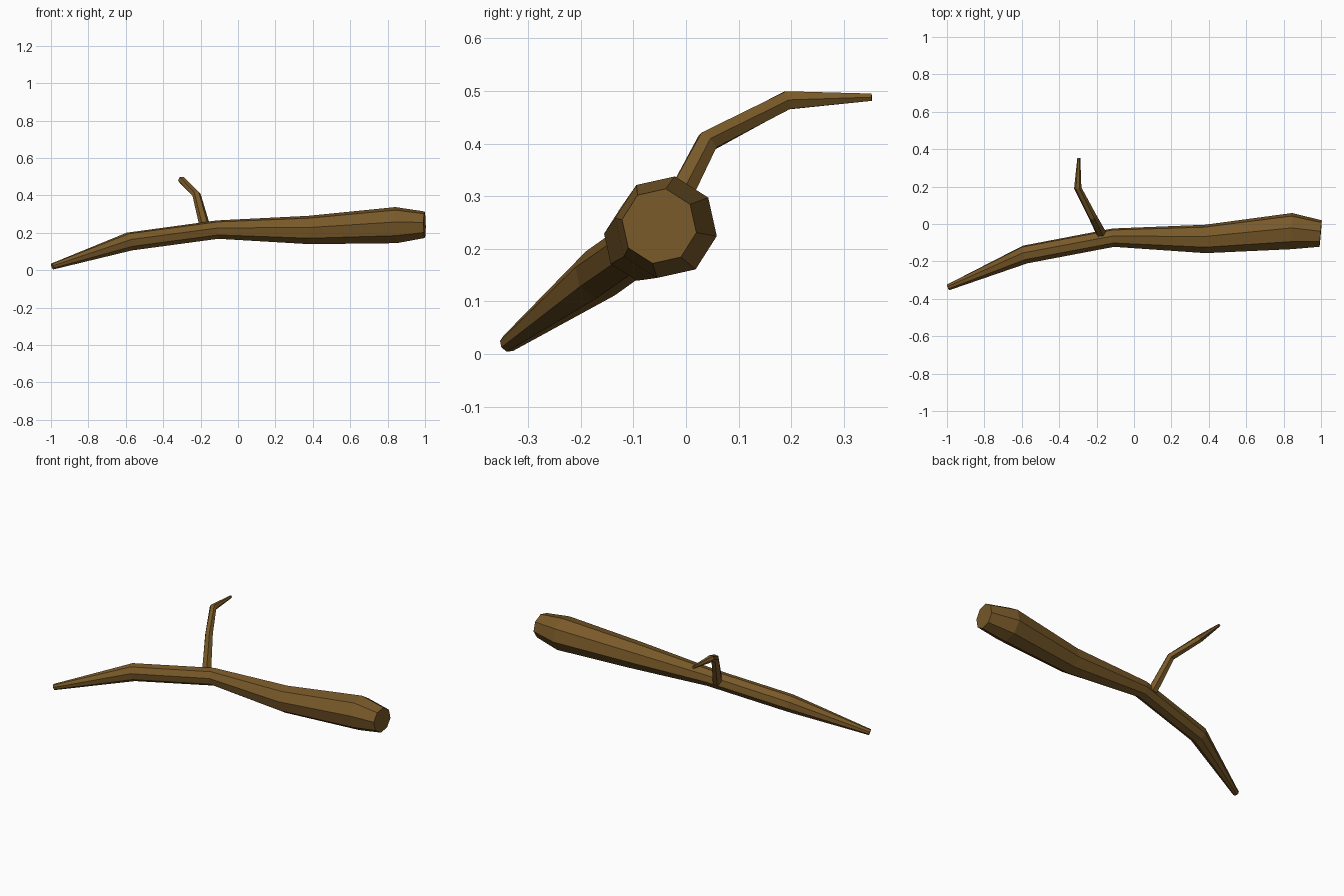
import bpy, bmesh, math
from mathutils import Vector

if "Cube" in bpy.data.objects:
    bpy.data.objects.remove(bpy.data.objects["Cube"])

bark = bpy.data.materials.new("bark")
bark.diffuse_color = (0.19, 0.10, 0.022, 1)
bark.use_nodes = True
bark.node_tree.nodes["Principled BSDF"].inputs["Base Color"].default_value = bark.diffuse_color


def limb(name, path, sides, ref, start):
    """Loft flat-faced rings (x, y, z, radius) along a bent path, capped at both ends."""
    pts = [Vector(p[:3]) for p in path]
    bm = bmesh.new()
    rings = []
    for i, p in enumerate(pts):
        t = Vector((0, 0, 0))
        if i > 0:
            t += (p - pts[i - 1]).normalized()
        if i < len(pts) - 1:
            t += (pts[i + 1] - p).normalized()
        t.normalize()
        u = (Vector(ref) - t * t.dot(Vector(ref))).normalized()
        v = t.cross(u)
        ring = []
        for k in range(sides):
            a = math.radians(start) + math.tau * k / sides
            ring.append(bm.verts.new(p + path[i][3] * (u * math.cos(a) + v * math.sin(a))))
        rings.append(ring)
    for a, b in zip(rings, rings[1:]):
        for k in range(sides):
            n = (k + 1) % sides
            bm.faces.new((a[k], a[n], b[n], b[k]))
    bm.faces.new(rings[0][::-1])
    bm.faces.new(rings[-1])
    bmesh.ops.recalc_face_normals(bm, faces=bm.faces)
    mesh = bpy.data.meshes.new(name)
    bm.to_mesh(mesh)
    bm.free()
    mesh.materials.append(bark)
    obj = bpy.data.objects.new(name, mesh)
    bpy.context.collection.objects.link(obj)
    return obj


# Main branch, from thin tip to thick cut end
limb("main_branch", [
    (-0.992, -0.338, 0.020, 0.017),
    (-0.582, -0.163, 0.153, 0.050),
    (-0.110, -0.073, 0.217, 0.050),
    (0.380, -0.080, 0.215, 0.077),
    (0.845, -0.038, 0.241, 0.098),
    (0.998, -0.051, 0.243, 0.072),
], 8, (0, 1, 0), -10)

# Side twig, rooted inside the main branch
limb("side_twig", [
    (-0.172, -0.055, 0.215, 0.029),
    (-0.222, 0.041, 0.404, 0.023),
    (-0.301, 0.192, 0.482, 0.020),
    (-0.295, 0.353, 0.488, 0.008),
], 6, (1, 0, 0), 0)
